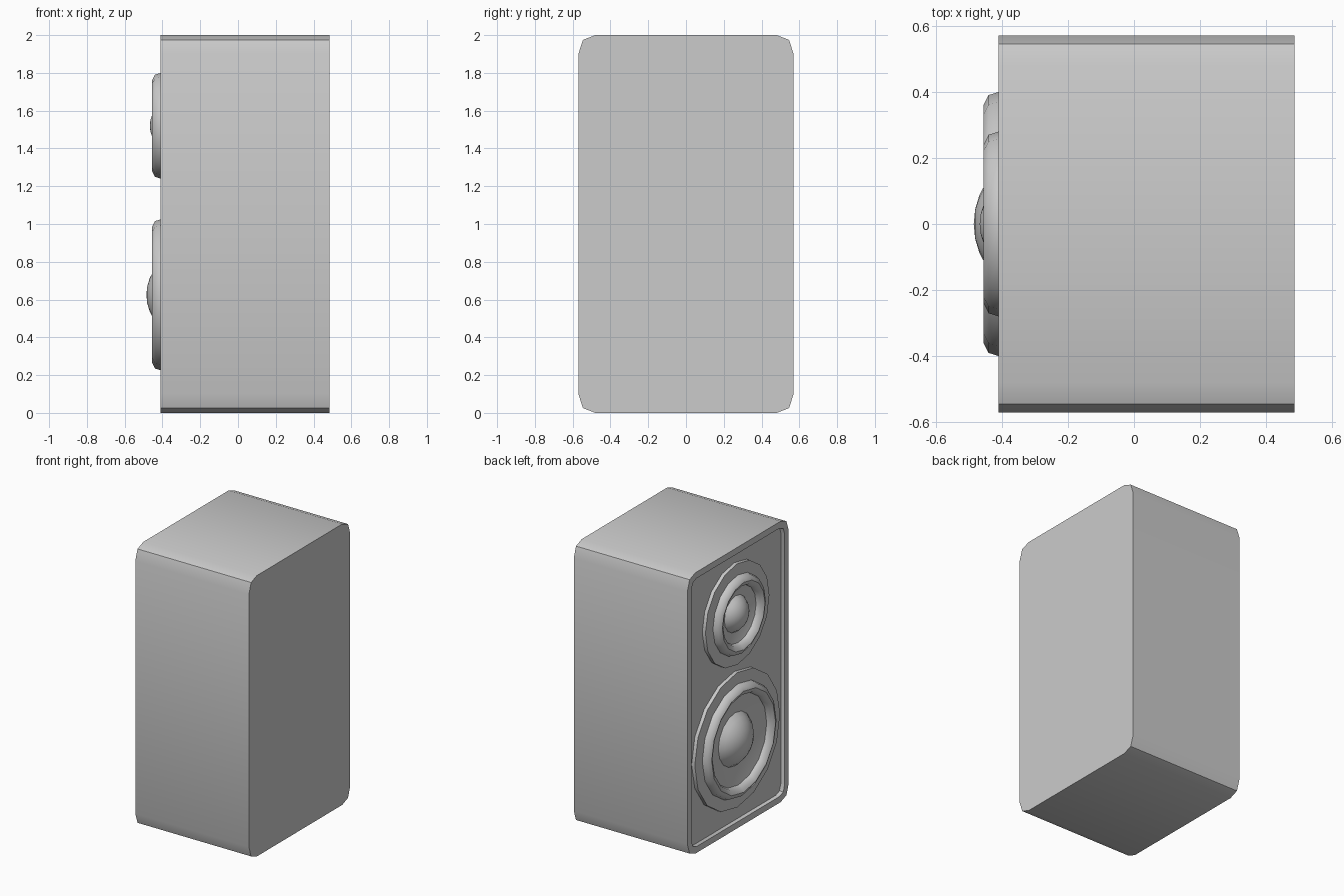
import bpy, bmesh, math

cube = bpy.data.objects.get("Cube")
if cube:
    bpy.data.objects.remove(cube, do_unlink=True)

grey = bpy.data.materials.new("light_grey")
grey.use_nodes = True
grey.diffuse_color = (0.6, 0.6, 0.6, 1)
grey.node_tree.nodes["Principled BSDF"].inputs["Base Color"].default_value = (0.6, 0.6, 0.6, 1)


def skin(name, rings, angle):
    """Join equal-sized rings of points with quads, cap both ends, smooth by angle."""
    bm = bmesh.new()
    loops = [[bm.verts.new(p) for p in ring] for ring in rings]
    n = len(loops[0])
    for a, b in zip(loops, loops[1:]):
        for i in range(n):
            j = (i + 1) % n
            bm.faces.new((a[i], a[j], b[j], b[i]))
    bm.faces.new(loops[0])
    bm.faces.new(loops[-1])
    bmesh.ops.remove_doubles(bm, verts=bm.verts, dist=1e-5)
    bmesh.ops.recalc_face_normals(bm, faces=bm.faces)
    mesh = bpy.data.meshes.new(name)
    bm.to_mesh(mesh)
    bm.free()
    mesh.materials.append(grey)
    obj = bpy.data.objects.new(name, mesh)
    bpy.context.collection.objects.link(obj)
    bpy.ops.object.select_all(action='DESELECT')
    obj.select_set(True)
    bpy.context.view_layer.objects.active = obj
    bpy.ops.object.shade_smooth_by_angle(angle=math.radians(angle))
    return obj


def cabinet_ring(x, inset, cut):
    """Rectangle with two-step cut corners in the YZ plane."""
    hy, hz = 0.57 - inset, 1.0 - inset
    corner = [(hy, hz - 0.1 * cut), (hy - 0.025 * cut, hz - 0.025 * cut), (hy - 0.09 * cut, hz)]
    pts = corner + [(-y, z) for y, z in reversed(corner)]
    pts += [(-y, -z) for y, z in pts]
    return [(x, y, z + 1.0) for y, z in pts]


# Cabinet with a rim around the recessed panel
skin("cabinet", [cabinet_ring(0.485, 0, 1), cabinet_ring(-0.41, 0, 1),
                 cabinet_ring(-0.41, 0.045, 0.65), cabinet_ring(-0.38, 0.045, 0.65)], 30)


def lathe(name, profile, z, sides=16):
    """Revolve (radius, x) points about a horizontal axis at height z."""
    turn = [2 * math.pi * i / sides for i in range(sides)]
    rings = [[(x, r * math.cos(t), z + r * math.sin(t)) for t in turn] for r, x in profile]
    return skin(name, rings, 50)


def driver(name, z, r, dome_r, dome_x, apex):
    # Mounting flange, rolled surround and cone
    lathe(name + "_surround", [
        (r + 0.08, -0.375), (r + 0.08, -0.405), (r, -0.408), (r - 0.01, -0.44),
        (r - 0.04, -0.455), (r - 0.07, -0.44), (r - 0.08, -0.412),
        (dome_r - 0.01, dome_x)], z)
    # Domed dust cap as part of a sphere
    h = dome_x - apex
    radius = (dome_r ** 2 + h ** 2) / (2 * h)
    span = math.asin(min(1, dome_r / radius))
    arc = [span * (1 - i / 5) for i in range(5)] + [0.002]
    lathe(name + "_dust_cap", [
        (radius * math.sin(a), apex + radius * (1 - math.cos(a))) for a in arc], z)


driver("woofer", 0.625, 0.40, 0.19, -0.385, -0.485)
driver("tweeter", 1.52, 0.28, 0.13, -0.39, -0.467)
